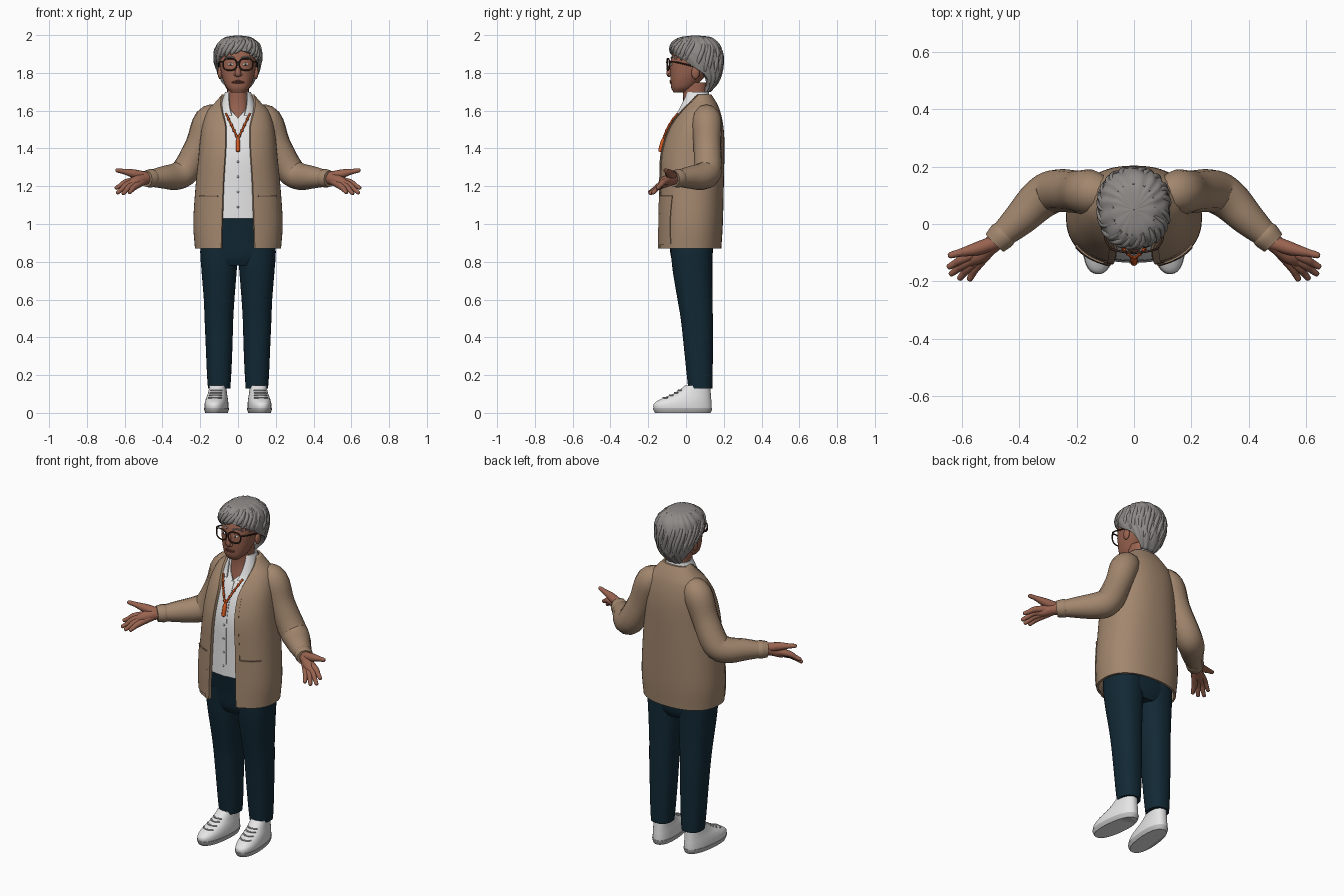
import bpy, bmesh, random
from math import sin, cos, pi, asin, copysign, radians
from mathutils import Matrix, Vector

random.seed(4)
cube = bpy.data.objects.get("Cube")
if cube:
    bpy.data.objects.remove(cube, do_unlink=True)

ROUND = 2.3  # squareness of the cross-sections


def material(name, r, g, b):
    mat = bpy.data.materials.new(name)
    mat.use_nodes = True
    mat.diffuse_color = (r, g, b, 1)
    bsdf = next(n for n in mat.node_tree.nodes if n.type == 'BSDF_PRINCIPLED')
    bsdf.inputs["Base Color"].default_value = (r, g, b, 1)
    bsdf.inputs["Roughness"].default_value = 0.8
    return mat


TAN = material("tan knit", .36, .24, .155)
TRIM = material("dark tan trim", .22, .14, .09)
WHITE = material("white cloth", .78, .78, .78)
GREY = material("light grey", .5, .5, .5)
NAVY = material("navy denim", .006, .022, .036)
HAIR = material("grey hair", .27, .255, .245)
SKIN = material("skin", .32, .125, .08)
LIP = material("lip", .2, .065, .045)
FRAME = material("dark brown frame", .045, .022, .015)
ORANGE = material("orange", .68, .1, .015)


def finish(name, mesh, mat):
    mesh.materials.clear()
    mesh.materials.append(mat)
    mesh.shade_smooth()
    mesh.set_sharp_from_angle(angle=radians(50))
    obj = bpy.data.objects.new(name, mesh)
    bpy.context.collection.objects.link(obj)
    return obj


def interp(rows, z):
    """Smooth curve through rows keyed by their first value."""
    z = min(max(z, rows[0][0]), rows[-1][0])
    i = max(j for j in range(len(rows) - 1) if rows[j][0] <= z)
    p, a, b, q = rows[max(i - 1, 0)], rows[i], rows[i + 1], rows[min(i + 2, len(rows) - 1)]
    h = b[0] - a[0]
    u = (z - a[0]) / h
    out = []
    for j in range(1, len(a)):
        m0 = (b[j] - p[j]) / (b[0] - p[0]) * h
        m1 = (q[j] - a[j]) / (q[0] - a[0]) * h
        d = b[j] - a[j]
        out.append(a[j] + u * (m0 + u * (3 * d - 2 * m0 - m1 + u * (m0 + m1 - 2 * d))))
    return out


def point(rows, z, t, off=0):
    """Point on a body whose rows are (z, centre x, half width, front y, back y)."""
    cx, rx, yf, yb = interp(rows, z)
    rx, ry = max(rx + off, .001), max((yb - yf) / 2 + off, .001)
    s, c, e = sin(t), cos(t), 2 / ROUND
    return Vector((cx + copysign(rx * abs(s) ** e, s), (yf + yb) / 2 - copysign(ry * abs(c) ** e, c), z))


def angle(rows, x, z):
    return copysign(asin(min(1, abs(x) / interp(rows, z)[1]) ** (ROUND / 2)), x)


def front(rows, x, z, off=0):
    return point(rows, z, angle(rows, x, z), off)


def shell(name, rows, mat, z0=None, z1=None, span=None, cols=40, k=4, off=0, tuck=0, bump=None):
    """Skin the rows; span(z) limits the angle, tuck turns open edges inward."""
    z0 = rows[0][0] if z0 is None else z0
    z1 = rows[-1][0] if z1 is None else z1
    zs = {a[0] + (b[0] - a[0]) * i / k for a, b in zip(rows, rows[1:]) for i in range(k)}
    zs = [z0] + sorted(z for z in zs if z0 + .001 < z < z1 - .001) + [z1]
    if tuck:
        zs = [z0] + zs + [z1]
    bm, grid = bmesh.new(), []
    for i, z in enumerate(zs):
        a, b = span(z) if span else (0, 2 * pi)
        ts = [a + (b - a) * j / cols for j in range(cols + (1 if span else 0))]
        if span and tuck:
            ts = [a] + ts + [b]
        line = []
        for j, t in enumerate(ts):
            rim = i in (0, len(zs) - 1) or (span and j in (0, len(ts) - 1))
            o = off - (tuck if rim else 0) + (bump(z, t) if bump else 0)
            line.append(bm.verts.new(point(rows, z, t, o)))
        grid.append(line)
    n = len(grid[0])
    for low, high in zip(grid, grid[1:]):
        for j in range(n - 1 if span else n):
            m = (j + 1) % n
            bm.faces.new((low[j], low[m], high[m], high[j]))
    if not span and not tuck:
        bm.faces.new(grid[0][::-1])
        bm.faces.new(grid[-1])
    mesh = bpy.data.meshes.new(name)
    bm.to_mesh(mesh)
    bm.free()
    return finish(name, mesh, mat)


def tube(name, pts, mat, closed=False, k=4):
    """Round tube through (x, y, z, radius) points."""
    if not closed:
        keyed = [(i, *p) for i, p in enumerate(pts)]
        pts = [interp(keyed, i / k) for i in range((len(pts) - 1) * k + 1)]
    curve = bpy.data.curves.new(name, 'CURVE')
    curve.dimensions = '3D'
    curve.bevel_depth, curve.bevel_resolution, curve.use_fill_caps = 1, 4, True
    spline = curve.splines.new('POLY')
    spline.points.add(len(pts) - 1)
    spline.use_cyclic_u = closed
    for sp, (x, y, z, r) in zip(spline.points, pts):
        sp.co, sp.radius = (x, y, z, 1), r
    tmp = bpy.data.objects.new(name + " path", curve)
    bpy.context.collection.objects.link(tmp)
    dg = bpy.context.evaluated_depsgraph_get()
    mesh = bpy.data.meshes.new_from_object(tmp.evaluated_get(dg))
    bpy.data.objects.remove(tmp, do_unlink=True)
    return finish(name, mesh, mat)


def balls(name, centres, size, mat):
    bm = bmesh.new()
    for c in centres:
        bmesh.ops.create_uvsphere(bm, u_segments=12, v_segments=8, radius=1,
                                  matrix=Matrix.Translation(c) @ Matrix.Diagonal((*size, 1)))
    mesh = bpy.data.meshes.new(name)
    bm.to_mesh(mesh)
    bm.free()
    return finish(name, mesh, mat)


# Body profiles
torso = [(.87, 0, .228, -.152, .187), (1, 0, .237, -.15, .195), (1.2, 0, .225, -.145, .2),
         (1.35, 0, .21, -.14, .203), (1.45, 0, .2, -.117, .203), (1.53, 0, .187, -.083, .196),
         (1.6, 0, .162, -.035, .18), (1.645, 0, .12, 0, .16), (1.685, 0, .085, .03, .135)]
opening = [(.87, .088), (1.2, .078), (1.5, .064), (1.6, .085), (1.645, .09), (1.685, .08)]
hips = [(.78, 0, .15, -.06, .12), (.82, 0, .19, -.078, .138), (.9, 0, .2, -.09, .145), (1.06, 0, .19, -.118, .16)]
neck = [(1.55, 0, .075, -.03, .13), (1.64, 0, .058, -.015, .11), (1.75, 0, .058, -.02, .11)]
collar = [(1.575, 0, .105, -.062, .14), (1.6, 0, .1, -.046, .14), (1.65, 0, .085, -.025, .13), (1.7, 0, .068, -.005, .12)]
head = [(1.695, 0, .035, -.065, -.01), (1.72, 0, .06, -.078, .04), (1.76, 0, .078, -.082, .08),
        (1.8, 0, .089, -.084, .12), (1.86, 0, .097, -.082, .15), (1.92, 0, .096, -.065, .16),
        (1.965, 0, .07, -.03, .14), (1.985, 0, .03, .01, .09)]
hair = [(1.7, 0, .06, .02, .13), (1.74, 0, .085, .0, .165), (1.78, 0, .104, -.02, .183), (1.84, 0, .12, -.06, .193),
        (1.9, 0, .124, -.083, .193), (1.95, 0, .112, -.077, .178), (1.98, 0, .082, -.05, .148),
        (1.992, 0, .055, -.015, .12), (1.998, 0, .01, .04, .06)]
hairline = [(1.7, 2.3), (1.76, 1.9), (1.8, 1.65), (1.84, 1.3), (1.875, 1), (1.9, .6), (1.918, .1), (1.93, 0), (2, 0)]
vneck = [(1, 0), (1.56, 0), (1.6, .2), (1.65, .5)]


def around(rows):
    """Angle span that leaves a gap at the front."""
    def span(z):
        gap = max(0, interp(rows, z)[0])
        return gap, 2 * pi - gap
    return span


def lapel(z):
    return angle(torso, interp(opening, z)[0], z)


def panel(side, a, b):
    """Angle span of a front panel, ordered for either side."""
    return lambda z: (a(z), b(z)) if side > 0 else (-b(z), -a(z))


# Clothes on the trunk
shell("cardigan_body", torso, TAN, span=lambda z: (lapel(z), 2 * pi - lapel(z)), cols=56, tuck=.012)
shell("shirt", torso, WHITE, 1.03, 1.65, around(vneck), 56, off=-.014, tuck=.004)
shell("shirt_placket", torso, WHITE, 1.03, 1.56, lambda z: (-.05, .05), 4, off=-.011, tuck=.004)
shell("shirt_collar", collar, WHITE, span=around([(1.575, .27), (1.7, .75)]), tuck=.006)
balls("shirt_buttons", [front(torso, 0, 1.09 + .08 * i, -.01) for i in range(4)], (.006, .004, .006), GREY)
shell("trouser_hips", hips, NAVY)
for s, tag in ((1, "left"), (-1, "right")):
    shell(tag + "_front_band", torso, TAN, span=panel(s, lapel, lambda z: lapel(z) + .12),
          cols=4, off=.004, tuck=.006)
    inner, outer = (lambda z: angle(torso, .105, z)), (lambda z: angle(torso, .2, z))
    shell(tag + "_pocket", torso, TAN, .89, 1.15, panel(s, inner, outer), 12, off=.004, tuck=.006)
    shell(tag + "_pocket_trim", torso, TRIM, 1.142, 1.15, panel(s, inner, outer), 12, off=.006, tuck=.004)

# Lanyard with beads and pendant
for s, tag in ((1, "left"), (-1, "right")):
    cord = [front(torso, s * .062 * (1 - i / 9), 1.585 - .015 * i, .004) for i in range(10)]
    tube(tag + "_lanyard", [(*p, .005) for p in cord], ORANGE, k=2)
    balls(tag + "_lanyard_beads", cord[2::2], (.008, .007, .008), ORANGE)
tube("lanyard_pendant", [(*front(torso, 0, z, .002), r) for z, r in ((1.455, .006), (1.435, .011), (1.39, .011), (1.382, .006))], ORANGE)

# Legs, shoes, arms and hands
shoe = [(0, 0, .054, -.162, .128), (.02, 0, .06, -.172, .136), (.05, 0, .06, -.17, .136), (.075, 0, .056, -.13, .134),
        (.1, 0, .05, -.07, .132), (.125, 0, .046, -.03, .13), (.145, 0, .044, -.005, .128)]
fingers = {"index": ((.59, -.118, 1.222), (.65, -.152, 1.188)), "middle": ((.583, -.134, 1.21), (.642, -.177, 1.162)),
           "ring": ((.57, -.145, 1.2), (.611, -.193, 1.158)), "little": ((.55, -.148, 1.195), (.576, -.197, 1.165))}
for s, tag in ((1, "left"), (-1, "right")):
    def limb(name, pts, mat):
        return tube(tag + "_" + name, [(x * s, y, z, r) for x, y, z, r in pts], mat)

    leg = [(z, s * cx, rx, yf, yb) for z, cx, rx, yf, yb in (
        (.13, .1, .059, .012, .139), (.2, .1, .064, .004, .141), (.336, .1, .07, -.01, .142),
        (.5, .101, .076, -.028, .142), (.6, .1, .081, -.045, .14), (.75, .1, .093, -.07, .139),
        (.85, .1, .1, -.08, .14), (.92, .095, .1, -.085, .145))]
    shell(tag + "_trouser_leg", leg, NAVY)

    parts = [shell(tag + "_shoe", shoe, WHITE), shell(tag + "_sole", shoe, GREY, 0, .026, off=.003)]
    for i in range(4):
        z = .08 + .013 * i
        parts.append(tube(f"{tag}_lace_{i + 1}", [(*point(shoe, z, t, .002), .004) for t in (-.6, -.3, 0, .3, .6)], GREY))
    for part in parts:
        part.location.x = s * .112
        part.rotation_euler.z = s * .1

    limb("sleeve", [(.09, .1, 1.58, .055), (.155, .11, 1.545, .08), (.205, .113, 1.42, .074), (.275, .115, 1.285, .076),
                    (.33, .085, 1.252, .072), (.395, .02, 1.247, .06), (.455, -.035, 1.242, .046)], TAN)
    limb("cuff", [(.45, -.03, 1.242, .047), (.462, -.042, 1.242, .05), (.486, -.066, 1.24, .044)], TAN)
    limb("palm", [(.465, -.045, 1.24, .034), (.5, -.075, 1.238, .031), (.545, -.112, 1.222, .03), (.578, -.138, 1.207, .014)], SKIN)
    limb("thumb", [(.485, -.065, 1.25, .026), (.55, -.087, 1.266, .023), (.605, -.1, 1.278, .014),
                   (.64, -.109, 1.284, .011), (.649, -.111, 1.285, .004)], SKIN)
    for name, (knuckle, tip) in fingers.items():
        a, b = Vector(knuckle), Vector(tip)
        limb(name + "_finger", [(.49, -.07, 1.238, .025), (*a, .017), (*a.lerp(b, .55), .0125),
                                (*a.lerp(b, .93), .01), (*b, .004)], SKIN)

# Head, face and ears
shell("neck", neck, SKIN)
shell("head", head, SKIN)
tube("nose", [(0, -.074, 1.865, .008), (0, -.084, 1.83, .012), (0, -.088, 1.795, .016), (0, -.08, 1.783, .009)], SKIN)
for name, z in (("upper_lip", 1.757), ("lower_lip", 1.75)):
    tube(name, [(*front(head, x, z - abs(x) * .15), .005 - abs(x) * .08) for x in (-.034, -.017, 0, .017, .034)], LIP)
balls("nostrils", [(s * .014, -.084, 1.79) for s in (1, -1)], (.009, .011, .008), SKIN)
balls("eyes", [front(head, s * .038, 1.845) for s in (1, -1)], (.017, .005, .007), WHITE)
balls("pupils", [front(head, s * .038, 1.845, .003) for s in (1, -1)], (.006, .004, .006), FRAME)
balls("ears", [(s * .095, .05, 1.8) for s in (1, -1)], (.013, .022, .034), SKIN)

# Glasses
for s, tag in ((1, "left"), (-1, "right")):
    tube(tag + "_brow", [(*front(head, s * x, z, .001), .004) for x, z in ((.018, 1.878), (.045, 1.886), (.07, 1.874))], HAIR)
    rim = []
    for i in range(24):
        c, w = cos(i * pi / 12), sin(i * pi / 12)
        x = .043 + copysign(.036 * abs(c) ** .75, c)
        rim.append((s * x, -.1 + 2 * x * x, 1.845 + copysign(.031 * abs(w) ** .75, w), .0038))
    tube(tag + "_lens_rim", rim, FRAME, closed=True)
    tube(tag + "_temple_arm", [(s * .078, -.088, 1.858, .004), (s * .1, -.05, 1.856, .004), (s * .102, .04, 1.835, .004)], FRAME)
tube("glasses_bridge", [(-.01, -.1, 1.853, .004), (0, -.102, 1.857, .004), (.01, -.1, 1.853, .004)], FRAME)

# Short hair with swept locks
shell("hair_cap", hair, HAIR, span=around(hairline), cols=110, tuck=.035,
      bump=lambda z, t: .003 * sin(16 * t + 40 * z + 2 * sin(3 * t)))
for i in range(26):
    start = i * 2 * pi / 26 + random.uniform(-.1, .1)
    end = start - .5
    low = 1.82 + .085 * cos(end) + random.uniform(-.01, .01)
    lock = []
    for u, r in ((0, .004), (.3, .011), (.65, .013), (.9, .008), (1, .002)):
        lock.append((*point(hair, 1.984 + (low - 1.984) * u, start + (end - start) * u, -.006), r))
    tube(f"hair_lock_{i + 1}", lock, HAIR)
